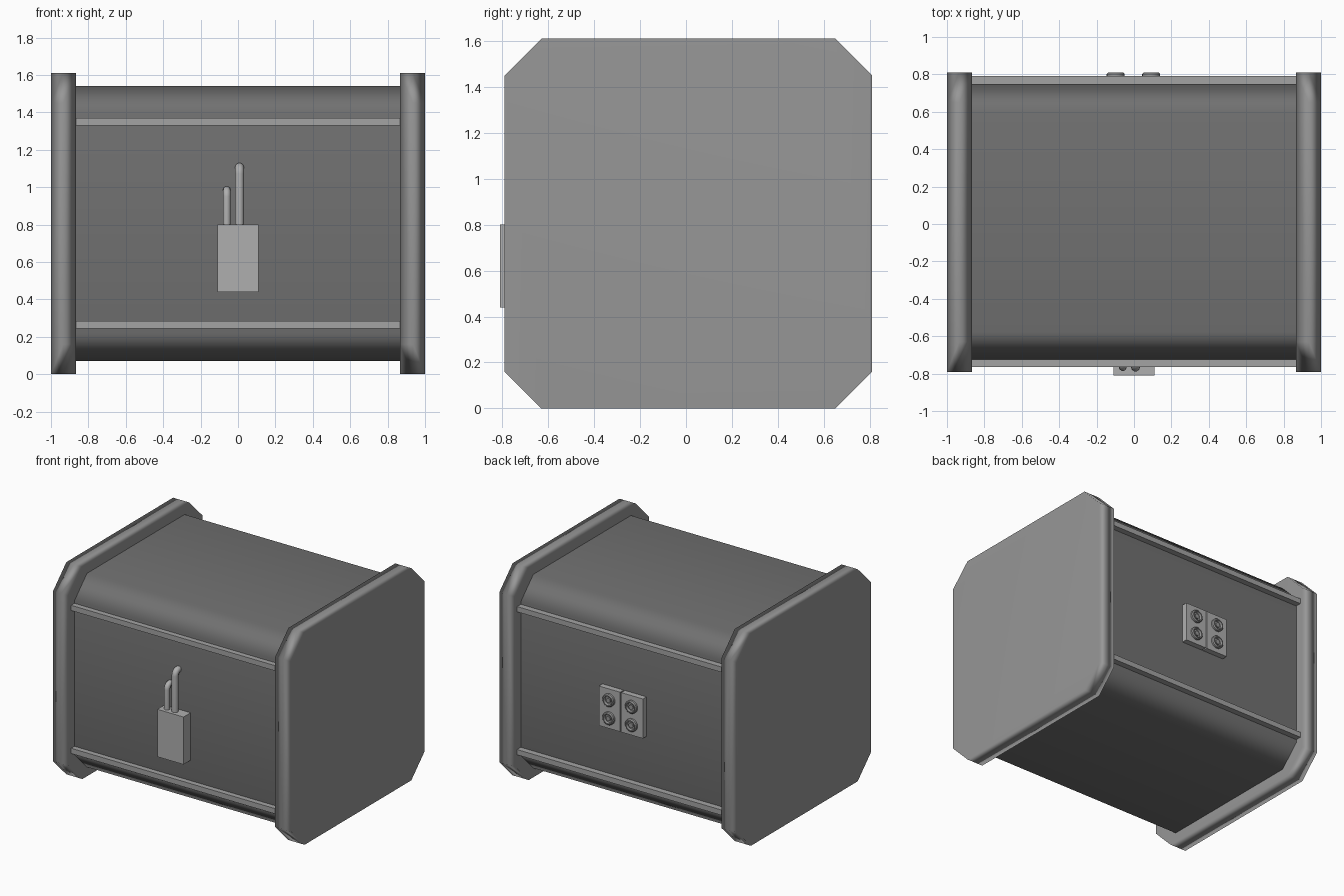
import bpy, bmesh, math
from mathutils import Matrix

if "Cube" in bpy.data.objects:
    bpy.data.objects.remove(bpy.data.objects["Cube"])

CY = 0.01      # depth centre of the cabinet
CZ = 0.805     # height centre of the cabinet


def grey(name, v):
    m = bpy.data.materials.new(name)
    m.diffuse_color = (v, v, v, 1)
    m.use_nodes = True
    m.node_tree.nodes["Principled BSDF"].inputs["Base Color"].default_value = m.diffuse_color
    return m


BODY, PLATE = grey("dark_grey", 0.165), grey("mid_grey", 0.31)
RAIL, FITTING = grey("rail_grey", 0.37), grey("light_grey", 0.43)


def finish(name, bm, mat, angle=None, weighted=False):
    bmesh.ops.recalc_face_normals(bm, faces=bm.faces)
    me = bpy.data.meshes.new(name)
    bm.to_mesh(me)
    bm.free()
    me.materials.append(mat)
    ob = bpy.data.objects.new(name, me)
    bpy.context.collection.objects.link(ob)
    if angle:
        bpy.ops.object.select_all(action='DESELECT')
        ob.select_set(True)
        bpy.context.view_layer.objects.active = ob
        bpy.ops.object.shade_smooth_by_angle(angle=math.radians(angle))
    if weighted:
        wn = ob.modifiers.new("weighted_normals", 'WEIGHTED_NORMAL')
        wn.keep_sharp = True
    return ob


def octagon_prism(name, half_y, half_z, cut, xs, mat, angle):
    """Chamfered square in YZ, lofted through the x stations."""
    pts = [(half_y, half_z - cut), (half_y - cut, half_z)]
    pts += [(-y, z) for y, z in reversed(pts)]
    pts += [(-y, -z) for y, z in pts]
    bm = bmesh.new()
    rings = [[bm.verts.new((x, CY + y, CZ + z)) for y, z in pts] for x in xs]
    for a, b in zip(rings, rings[1:]):
        for i in range(8):
            j = (i + 1) % 8
            bm.faces.new((a[i], a[j], b[j], b[i]))
    bm.faces.new(rings[0])
    bm.faces.new(rings[-1])
    return finish(name, bm, mat, angle, True)


def box(name, x0, x1, y0, y1, z0, z1, mat):
    bm = bmesh.new()
    m = Matrix.Translation(((x0 + x1) / 2, (y0 + y1) / 2, (z0 + z1) / 2))
    bmesh.ops.create_cube(bm, size=1, matrix=m @ Matrix.Diagonal((x1 - x0, y1 - y0, z1 - z0, 1)))
    return finish(name, bm, mat)


def socket(name, x, z):
    """Lathed connector pointing to the back: rim, recess and centre pin."""
    prof = [(0.048, 0.78), (0.048, 0.803), (0.041, 0.81), (0.034, 0.81), (0.030, 0.793),
            (0.018, 0.793), (0.018, 0.803), (0.0, 0.803)]
    bm = bmesh.new()
    vs = [bm.verts.new((x + r, y, z)) for r, y in prof]
    es = [bm.edges.new(p) for p in zip(vs, vs[1:])]
    bmesh.ops.spin(bm, geom=vs + es, cent=(x, 0, z), axis=(0, 1, 0),
                   angle=math.tau, steps=20)
    bmesh.ops.remove_doubles(bm, verts=bm.verts, dist=1e-4)
    finish(name, bm, PLATE, 35)


def pipe(name, x, r, top):
    """Upright conduit that elbows back into the front panel."""
    y, bend = -0.765, 0.035
    path = [(x, y, 0.78)]
    for i in range(7):
        a = math.pi / 2 * i / 6
        path.append((x, y + bend * (1 - math.cos(a)), top - r - bend + bend * math.sin(a)))
    path.append((x, -0.70, top - r))
    cu = bpy.data.curves.new(name, 'CURVE')
    cu.dimensions = '3D'
    cu.bevel_depth, cu.bevel_resolution, cu.use_fill_caps = r, 3, True
    cu.materials.append(FITTING)
    sp = cu.splines.new('POLY')
    sp.points.add(len(path) - 1)
    for p, co in zip(sp.points, path):
        p.co = (*co, 1)
    bpy.context.collection.objects.link(bpy.data.objects.new(name, cu))


# main cabinet body
octagon_prism("cabinet_body", 0.735, 0.735, 0.15, (-0.87, 0.87), BODY, 60)

# end plates, soft shaded around the rim
for side, s in (("left", -1), ("right", 1)):
    octagon_prism(side + "_end_plate", 0.8, 0.805, 0.16,
                  (s * 0.865, s * 0.935, s), PLATE, 100)

# rails along the front and back panels
for face, y0, y1 in (("front", -0.765, -0.71), ("back", 0.73, 0.79)):
    box(face + "_upper_rail", -0.865, 0.865, y0, y1, 1.33, 1.37, RAIL)
    box(face + "_lower_rail", -0.865, 0.865, y0, y1, 0.245, 0.285, RAIL)

# front junction box and conduits
box("junction_box", -0.11, 0.11, -0.81, -0.71, 0.44, 0.80, FITTING)
pipe("short_conduit", -0.06, 0.021, 1.005)
pipe("tall_conduit", 0.008, 0.024, 1.13)

# back connector plates, two sockets each
for side, x0, x1, xc in (("left", -0.19, -0.008, -0.098), ("right", 0.002, 0.18, 0.092)):
    box(side + "_connector_plate", x0, x1, 0.73, 0.788, 0.65, 0.95, FITTING)
    for level, z in (("lower", 0.73), ("upper", 0.868)):
        socket(f"{side}_{level}_socket", xc, z)
